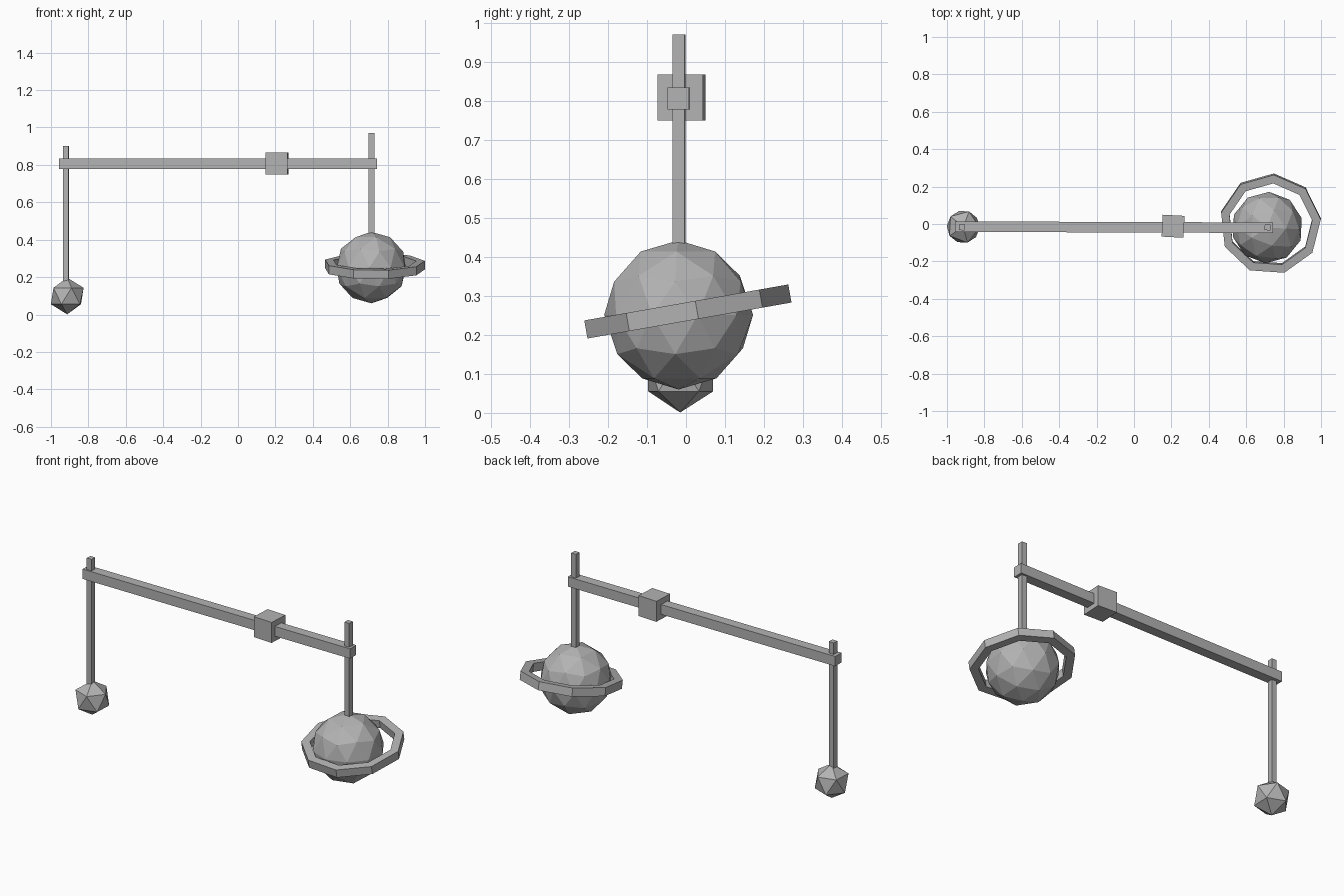
import bpy, bmesh, math
from mathutils import Matrix, Vector

cube = bpy.data.objects.get("Cube")
if cube:
    bpy.data.objects.remove(cube, do_unlink=True)

GREY = (0.45, 0.45, 0.45, 1)
mat = bpy.data.materials.new("plain grey")
mat.use_nodes = True
mat.diffuse_color = GREY
mat.node_tree.nodes["Principled BSDF"].inputs["Base Color"].default_value = GREY


def add(name, bm, loc, rot=(0, 0, 0)):
    bmesh.ops.recalc_face_normals(bm, faces=bm.faces)
    mesh = bpy.data.meshes.new(name)
    bm.to_mesh(mesh)
    bm.free()
    mesh.materials.append(mat)
    ob = bpy.data.objects.new(name, mesh)
    ob.location = loc
    ob.rotation_euler = [math.radians(a) for a in rot]
    bpy.context.collection.objects.link(ob)


def box(name, size, loc, turn=0):
    bm = bmesh.new()
    bmesh.ops.create_cube(bm, size=1, matrix=Matrix.Diagonal((*size, 1)))
    add(name, bm, loc, (0, 0, turn))


def ball(name, radius, detail, loc, turn=0):
    bm = bmesh.new()
    bmesh.ops.create_icosphere(bm, subdivisions=detail, radius=radius)
    add(name, bm, loc, (0, 0, turn))


def ring(name, outer, inner, height, sides, start, loc, rot):
    # Rectangular section joined round a regular polygon
    bm = bmesh.new()
    h = height / 2
    section = [(outer, -h), (outer, h), (inner, h), (inner, -h)]
    loops = []
    for i in range(sides):
        a = math.radians(start) + math.tau * i / sides
        loops.append([bm.verts.new((r * math.cos(a), r * math.sin(a), z)) for r, z in section])
    for i in range(sides):
        p, q = loops[i], loops[(i + 1) % sides]
        for j in range(4):
            k = (j + 1) % 4
            bm.faces.new((p[j], q[j], q[k], p[k]))
    add(name, bm, loc, rot)


# Cross beam and its sliding block
box("cross_beam", (1.70, 0.056, 0.056), (-0.106, -0.017, 0.806), -0.2)
box("sliding_block", (0.117, 0.117, 0.117), (0.209, -0.012, 0.808), -3)

# Hanging rods
for name, x, bottom, top in (("right_rod", -0.92, 0.12, 0.90), ("left_rod", 0.714, 0.30, 0.97)):
    box(name, (0.031, 0.031, top - bottom), (x, -0.018, (top + bottom) / 2), -3)

# Small weight, large globe and its tilted ring
ball("small_weight", 0.098, 1, (-0.913, -0.015, 0.099), -3)
ball("large_globe", 0.191, 2, (0.7125, -0.019, 0.251), -3)
ring("globe_ring", 0.271, 0.225, 0.047, 9, 6, (0.729, 0, 0.259), (10, 0, 0))
